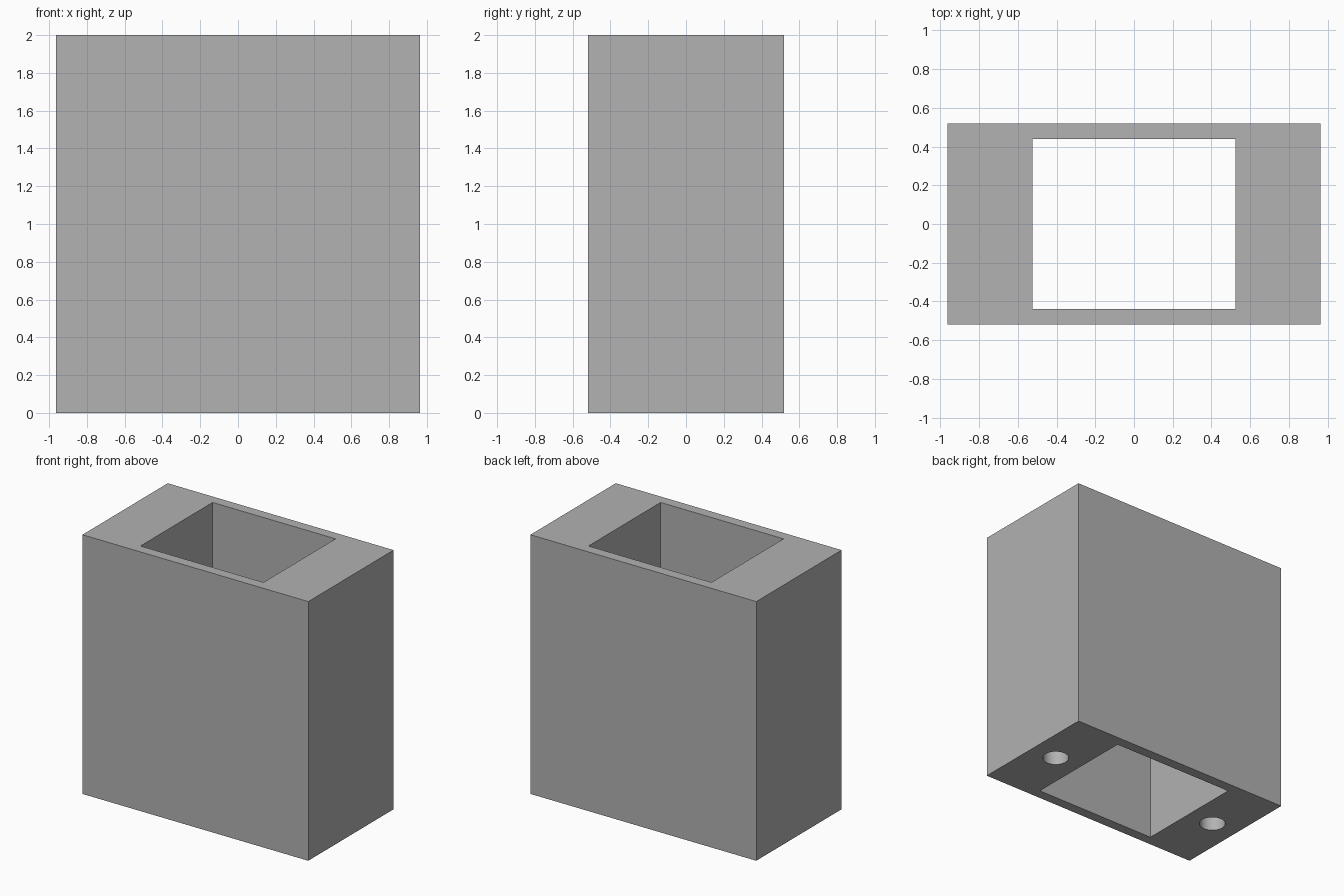
import bpy
import math

WIDTH, DEPTH, HEIGHT = 1.928, 1.04, 2.0
BORE_X, BORE_Y = 1.05, 0.88
HOLE_X, HOLE_RADIUS, HOLE_DEPTH = 0.745, 0.094, 0.5

default_cube = bpy.data.objects.get("Cube")
if default_cube:
    bpy.data.objects.remove(default_cube, do_unlink=True)


def make_material(name, value):
    material = bpy.data.materials.new(name)
    material.use_nodes = True
    colour = (value, value, value, 1)
    material.diffuse_color = colour
    material.node_tree.nodes["Principled BSDF"].inputs["Base Color"].default_value = colour
    return material


def make_box(name, size, z):
    bpy.ops.mesh.primitive_cube_add(size=1, location=(0, 0, z))
    box = bpy.context.object
    box.name = name
    box.scale = size
    bpy.ops.object.transform_apply(location=True, rotation=False, scale=True)
    return box


def cut(target, cutter):
    cutter.hide_render = True
    modifier = target.modifiers.new(cutter.name, "BOOLEAN")
    modifier.operation = "DIFFERENCE"
    modifier.solver = "EXACT"
    modifier.object = cutter
    bpy.ops.object.select_all(action="DESELECT")
    target.select_set(True)
    bpy.context.view_layer.objects.active = target
    bpy.ops.object.modifier_apply(modifier=modifier.name)
    bpy.data.objects.remove(cutter, do_unlink=True)


# Rectangular sleeve body with a bore right through it
body = make_box("sleeve_body", (WIDTH, DEPTH, HEIGHT), HEIGHT / 2)
cut(body, make_box("bore_cutter", (BORE_X, BORE_Y, HEIGHT * 1.2), HEIGHT / 2))

# Blind round mounting holes in the underside
for side in (-1, 1):
    bpy.ops.mesh.primitive_cylinder_add(
        vertices=48, radius=HOLE_RADIUS, depth=HOLE_DEPTH * 2,
        location=(side * HOLE_X, 0, 0))
    hole = bpy.context.object
    hole.name = "mounting_hole_cutter"
    cut(body, hole)

# Single grey finish, sharp box edges, smooth hole walls
body.data.materials.clear()
body.data.materials.append(make_material("mid grey", 0.445))
for face in body.data.polygons:
    face.material_index = 0
bpy.ops.object.shade_smooth_by_angle(angle=math.radians(30))
